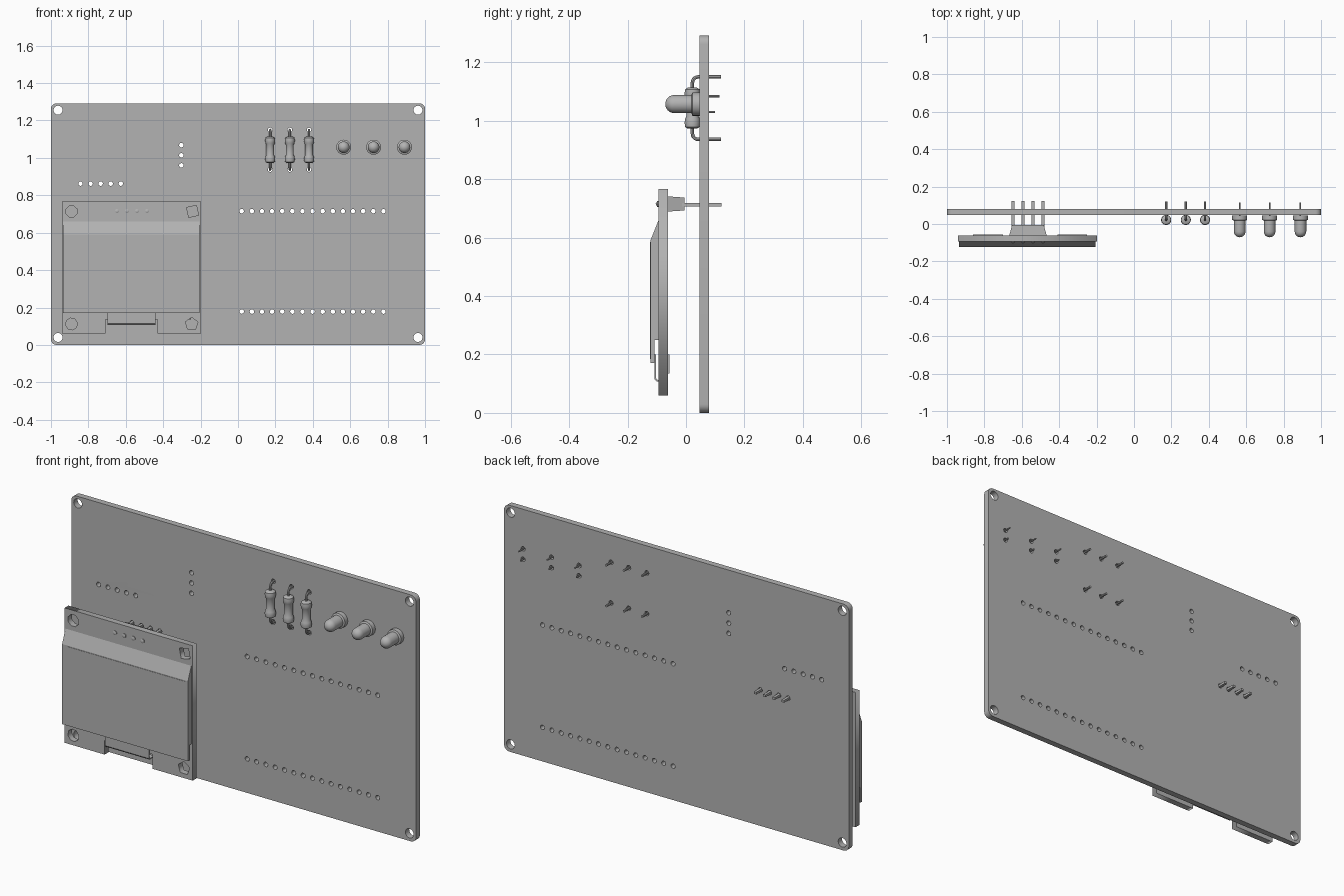
import bpy, bmesh
from math import pi, sin, cos
from mathutils import Matrix, Vector

if "Cube" in bpy.data.objects:
    bpy.data.objects.remove(bpy.data.objects["Cube"])

grey = bpy.data.materials.new("plain_grey")
grey.use_nodes = True
grey.diffuse_color = (0.45, 0.45, 0.45, 1)
grey.node_tree.nodes["Principled BSDF"].inputs["Base Color"].default_value = (0.45, 0.45, 0.45, 1)


def finish(name, bm, smooth=True):
    bmesh.ops.remove_doubles(bm, verts=bm.verts, dist=0.0001)
    bmesh.ops.recalc_face_normals(bm, faces=bm.faces)
    mesh = bpy.data.meshes.new(name)
    bm.to_mesh(mesh)
    bm.free()
    mesh.materials.append(grey)
    obj = bpy.data.objects.new(name, mesh)
    bpy.context.collection.objects.link(obj)
    if smooth:
        bpy.ops.object.select_all(action="DESELECT")
        obj.select_set(True)
        bpy.context.view_layer.objects.active = obj
        bpy.ops.object.shade_smooth_by_angle(angle=0.6)
    return obj


def from_curve(name, curve, matrix, smooth=True):
    # Evaluate a curve to a mesh and drop the curve
    helper = bpy.data.objects.new("helper", curve)
    bpy.context.collection.objects.link(helper)
    graph = bpy.context.evaluated_depsgraph_get()
    mesh = bpy.data.meshes.new_from_object(helper.evaluated_get(graph))
    bm = bmesh.new()
    bm.from_mesh(mesh)
    bm.transform(matrix)
    bpy.data.objects.remove(helper)
    bpy.data.meshes.remove(mesh)
    return finish(name, bm, smooth)


def add_spline(curve, points, cyclic):
    s = curve.splines.new("POLY")
    s.points.add(len(points) - 1)
    for p, co in zip(s.points, points):
        p.co = (*co, 1)
    s.use_cyclic_u = cyclic


def ring(x, z, r, n, turn=0.0):
    return [(x + r * cos(turn + 2 * pi * i / n), z + r * sin(turn + 2 * pi * i / n)) for i in range(n)]


def plate(name, outline, holes, y0, y1, smooth=True):
    # Sheet in the xz plane with holes cut through
    curve = bpy.data.curves.new(name, "CURVE")
    curve.dimensions = "2D"
    curve.fill_mode = "BOTH"
    curve.extrude = (y1 - y0) / 2
    for loop in [outline] + holes:
        add_spline(curve, [(a, b, 0) for a, b in loop], True)
    move = Matrix.Translation((0, (y0 + y1) / 2, 0)) @ Matrix.Rotation(pi / 2, 4, "X")
    return from_curve(name, curve, move, smooth)


def wire(name, points, r):
    curve = bpy.data.curves.new(name, "CURVE")
    curve.dimensions = "3D"
    curve.bevel_depth = r
    curve.bevel_resolution = 2
    curve.use_fill_caps = True
    add_spline(curve, points, False)
    return from_curve(name, curve, Matrix())


def prism(name, profile, x0, x1):
    # Side profile (y, z) pushed along x
    bm = bmesh.new()
    face = bm.faces.new([bm.verts.new((x0, y, z)) for y, z in profile])
    out = bmesh.ops.extrude_face_region(bm, geom=[face])
    moved = [g for g in out["geom"] if isinstance(g, bmesh.types.BMVert)]
    bmesh.ops.translate(bm, verts=moved, vec=(x1 - x0, 0, 0))
    return finish(name, bm, False)


def box(name, x0, x1, y0, y1, z0, z1):
    return prism(name, [(y0, z0), (y1, z0), (y1, z1), (y0, z1)], x0, x1)


def lathe(name, profile, centre, axis, steps=24):
    # Profile of (radius, distance along axis) spun round the axis
    axis = Vector(axis)
    side = Vector((1, 0, 0))
    bm = bmesh.new()
    vs = [bm.verts.new(Vector(centre) + side * r + axis * d) for r, d in profile]
    es = [bm.edges.new(pair) for pair in zip(vs, vs[1:])]
    bmesh.ops.spin(bm, geom=vs + es, cent=centre, axis=axis, angle=2 * pi, steps=steps)
    return finish(name, bm)


resistor_xs = [0.172, 0.277, 0.38]
led_xs = [0.565, 0.725, 0.89]
pin_xs = [-0.647 + 0.0535 * i for i in range(4)]

# Main board with rounded corners and drilled holes
outline = []
for k, (cx, cz) in enumerate([(0.97, 1.262), (-0.97, 1.262), (-0.97, 0.03), (0.97, 0.03)]):
    for i in range(7):
        a = k * pi / 2 + i * pi / 12
        outline.append((cx + 0.03 * cos(a), cz + 0.03 * sin(a)))
holes = [ring(x, z, 0.024, 24) for x in (-0.962, 0.962) for z in (0.04, 1.255)]
small = [(0.02 + 0.0541 * i, z) for i in range(15) for z in (0.178, 0.715)]
small += [(-0.842 + 0.0538 * i, 0.862) for i in range(5)]
small += [(-0.303, 0.96 + 0.054 * i) for i in range(3)]
small += [(x, z) for x in resistor_xs for z in (0.937, 1.15)]
small += [(x, z) for x in led_xs for z in (1.03, 1.084)]
small += [(x, 0.713) for x in pin_xs]
holes += [ring(x, z, 0.012, 12) for x, z in small]
plate("main_board", outline, holes, 0.047, 0.079)

# Display board with a notch at the bottom and coarse mounting holes
notched = [(-0.94, 0.06), (-0.708, 0.06), (-0.708, 0.135), (-0.43, 0.135),
           (-0.43, 0.06), (-0.197, 0.06), (-0.197, 0.767), (-0.94, 0.767)]
mounts = [ring(-0.89, 0.714, 0.032, 8, 0.4), ring(-0.243, 0.714, 0.038, 4, 1.0),
          ring(-0.89, 0.112, 0.032, 8, 0.2), ring(-0.248, 0.112, 0.035, 5, 0.3)]
plate("display_board", notched, mounts, -0.094, -0.062, False)

# Glass with a sloped top edge and a thin active area
prism("display_glass", [(-0.094, 0.66), (-0.122, 0.59), (-0.122, 0.17),
                        (-0.107, 0.17), (-0.107, 0.25), (-0.094, 0.25)], -0.935, -0.205)
box("display_window", -0.9, -0.222, -0.1235, -0.122, 0.185, 0.585)

# Ribbon folding from the glass round through the notch
prism("display_ribbon", [(-0.107, 0.2), (-0.107, 0.115), (-0.1, 0.107), (-0.062, 0.107),
                         (-0.062, 0.113), (-0.098, 0.113), (-0.102, 0.118), (-0.102, 0.2)],
      -0.697, -0.442)

# Low pads behind the display board
for name, x0 in (("right", -0.86), ("left", -0.41)):
    box("rear_pad_" + name, x0, x0 + 0.16, -0.062, -0.056, 0.135, 0.2)

# Pin header, tapering toward the main board
bm = bmesh.new()
ends = []
for y, half, tall in ((-0.062, 0.1, 0.026), (-0.005, 0.085, 0.022)):
    ends.append([bm.verts.new((-0.567 + sx * half, y, 0.715 + sz * tall))
                 for sx, sz in ((-1, -1), (1, -1), (1, 1), (-1, 1))])
    bm.faces.new(ends[-1])
for i in range(4):
    j = (i + 1) % 4
    bm.faces.new((ends[0][i], ends[0][j], ends[1][j], ends[1][i]))
finish("header_block", bm, False)
for i, x in enumerate(pin_xs):
    box("header_pin_%d" % i, x - 0.007, x + 0.007, -0.06, 0.122, 0.707, 0.719)
    lathe("header_solder_%d" % i, [(0, -0.01), (0.011, -0.004), (0.011, 0.02), (0, 0.02)],
          (x, -0.094, 0.715), (0, 1, 0), 10)

# Resistors: waisted bodies with bent leads through the board
half_body = [(0.016, 0.07), (0.025, 0.064), (0.027, 0.05), (0.025, 0.036), (0.021, 0.028)]
body = [(0, 0.07)] + half_body + [(r, -d) for r, d in reversed(half_body)] + [(0, -0.07)]
for i, x in enumerate(resistor_xs):
    mid = 1.043
    lathe("resistor_body_%d" % i, body, (x, 0.022, mid), (0, 0, 1))
    for side, s in (("top", 1), ("bottom", -1)):
        bend = [(x, 0.022 + 0.02 * (1 - cos(a)), mid + s * (0.087 + 0.02 * sin(a)))
                for a in (k * pi / 10 for k in range(6))]
        wire("resistor_lead_%s_%d" % (side, i),
             [(x, 0.022, mid + s * 0.06)] + bend + [(x, 0.12, mid + s * 0.107)], 0.006)

# Light bulbs: flange, barrel and dome, with one long and one short lead
bulb = [(0, 0.046), (0.04, 0.046), (0.04, 0.022), (0.031, 0.018)]
bulb += [(0.031 * cos(k * pi / 12), -0.04 - 0.031 * sin(k * pi / 12)) for k in range(7)]
for i, x in enumerate(led_xs):
    lathe("led_bulb_%d" % i, bulb, (x, 0, 1.057), (0, 1, 0))
    for name, z, tip in (("long", 1.084, 0.115), ("short", 1.03, 0.1)):
        wire("led_lead_%s_%d" % (name, i), [(x, 0.04, z), (x, tip, z)], 0.004)
